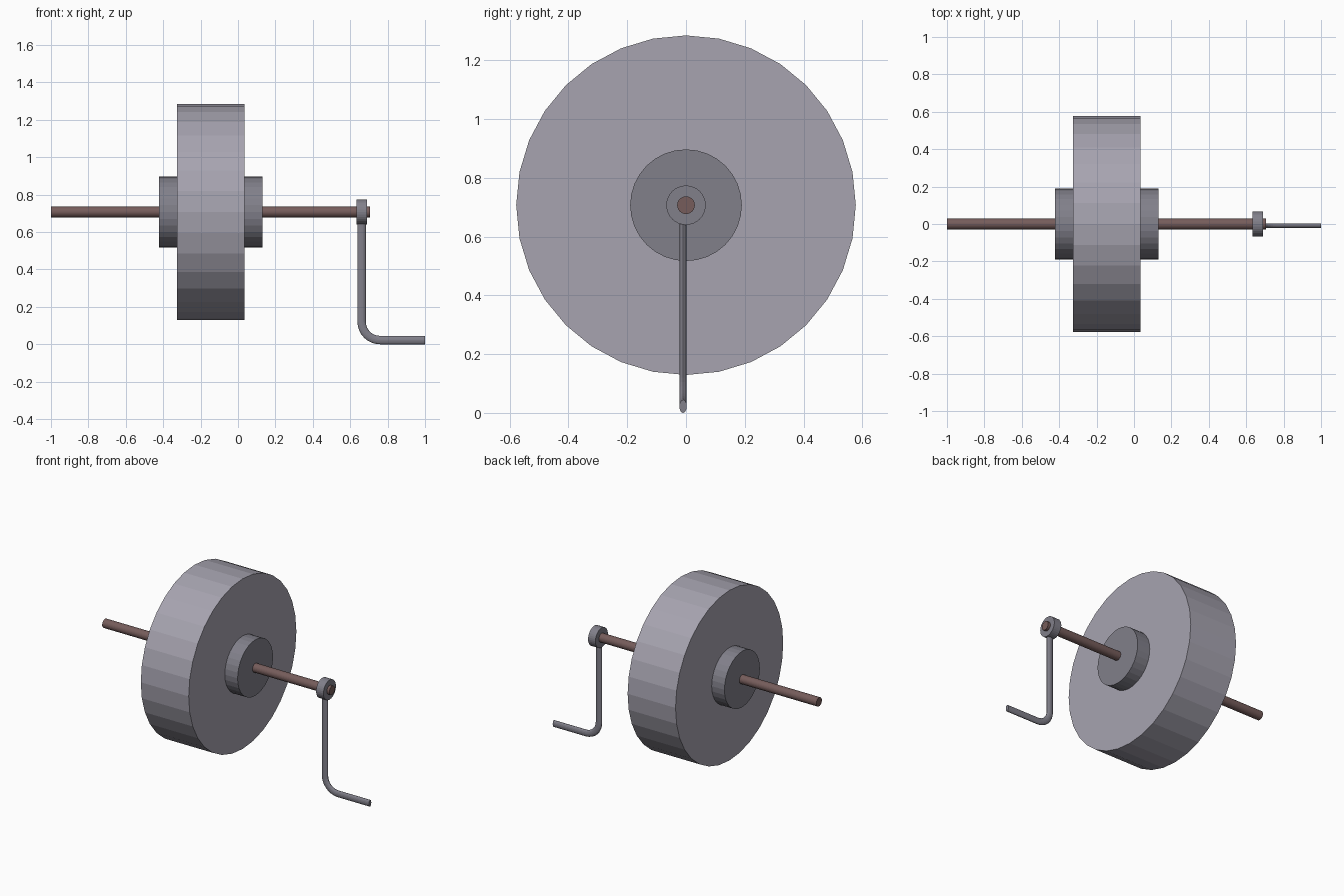
import bpy, bmesh, math

if "Cube" in bpy.data.objects:
    bpy.data.objects.remove(bpy.data.objects["Cube"])

AXIS_Z = 0.707


def material(name, r, g, b):
    mat = bpy.data.materials.new(name)
    mat.diffuse_color = (r, g, b, 1)
    mat.use_nodes = True
    mat.node_tree.nodes["Principled BSDF"].inputs["Base Color"].default_value = mat.diffuse_color
    return mat


stone = material("stone", 0.385, 0.37, 0.435)
iron = material("iron", 0.22, 0.215, 0.255)
brown = material("axle_brown", 0.18, 0.108, 0.104)


def finish(name, bm, rings, mat):
    """Bridge successive rings, cap both ends and link the object."""
    n = len(rings[0])
    for a, b in zip(rings, rings[1:]):
        for i in range(n):
            j = (i + 1) % n
            bm.faces.new((a[i], a[j], b[j], b[i]))
    bm.faces.new(rings[0])
    bm.faces.new(rings[-1])
    bmesh.ops.recalc_face_normals(bm, faces=bm.faces)
    mesh = bpy.data.meshes.new(name)
    bm.to_mesh(mesh)
    bm.free()
    mesh.materials.append(mat)
    obj = bpy.data.objects.new(name, mesh)
    bpy.context.collection.objects.link(obj)
    return obj


def cylinder_x(name, x0, x1, radius, mat, sides=32):
    """Flat-sided cylinder lying along x on the wheel axis, a vertex at the top."""
    bm = bmesh.new()
    rings = []
    for x in (x0, x1):
        rings.append([bm.verts.new((x, radius * math.sin(2 * math.pi * i / sides),
                                    AXIS_Z + radius * math.cos(2 * math.pi * i / sides)))
                      for i in range(sides)])
    return finish(name, bm, rings, mat)


# Grinding wheel, hub flanges, axle and crank collar
cylinder_x("wheel", -0.326, 0.034, 0.578, stone)
cylinder_x("hub", -0.422, 0.13, 0.19, iron)
cylinder_x("axle", -1.0, 0.707, 0.03, brown)
cylinder_x("crank_collar", 0.634, 0.689, 0.067, iron)

# Crank handle: flattened oval rod swept down, round a bend and outwards
HALF_W, HALF_Y, Y_MID = 0.0225, 0.0125, -0.010
BEND, SIDES, STEPS = 0.098, 16, 8
cx, cz = 0.661 + BEND, HALF_W + BEND
path = [(0.661, 0.66, 0.0)]
for k in range(STEPS + 1):
    t = math.pi / 2 * k / STEPS
    path.append((cx - BEND * math.cos(t), cz - BEND * math.sin(t), t))
path.append((1.0, HALF_W, math.pi / 2))

bm = bmesh.new()
rings = []
for x, z, t in path:
    ring = []
    for i in range(SIDES):
        a = 2 * math.pi * i / SIDES
        w = HALF_W * math.cos(a)
        ring.append(bm.verts.new((x + w * math.cos(t), Y_MID + HALF_Y * math.sin(a),
                                  z + w * math.sin(t))))
    rings.append(ring)
finish("crank_handle", bm, rings, iron)
